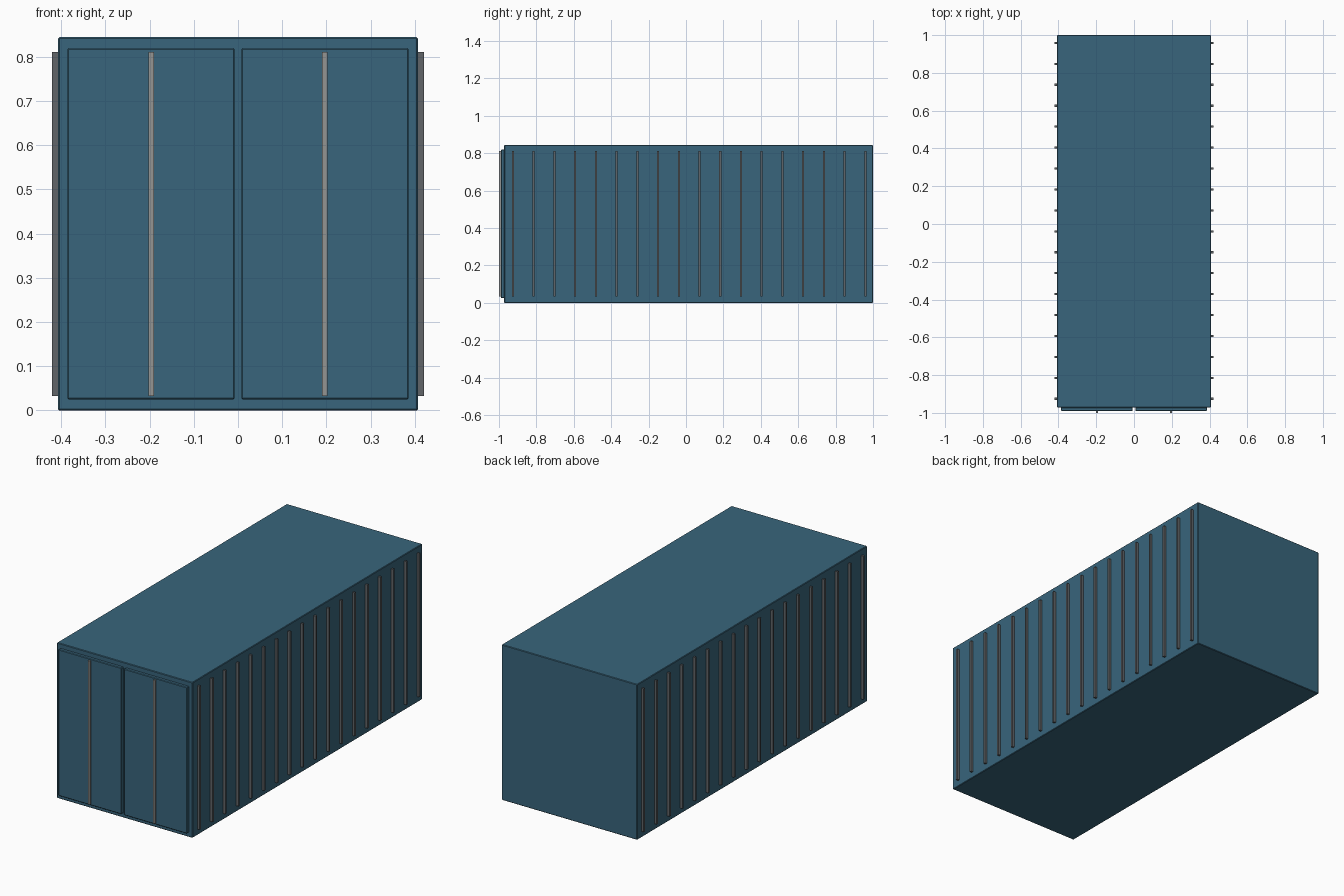
import bpy

if "Cube" in bpy.data.objects:
    bpy.data.objects.remove(bpy.data.objects["Cube"])

def material(name, rgb):
    m = bpy.data.materials.new(name)
    m.diffuse_color = (*rgb, 1)
    m.use_nodes = True
    m.node_tree.nodes["Principled BSDF"].inputs["Base Color"].default_value = m.diffuse_color
    return m

blue = material("blue_paint", (0.04, 0.13, 0.20))
dark = material("dark_steel", (0.12, 0.13, 0.14))
steel = material("light_steel", (0.30, 0.30, 0.29))

def box(name, x, y, z, mat, bevel=0.0):
    """Box from (min, max) ranges, with an optional small chamfer."""
    dims = [r[1] - r[0] for r in (x, y, z)]
    bpy.ops.mesh.primitive_cube_add(size=1, location=[sum(r) / 2 for r in (x, y, z)])
    o = bpy.context.object
    o.name = name
    o.scale = dims
    bpy.ops.object.transform_apply(location=False, rotation=False, scale=True)
    o.data.materials.append(mat)
    if bevel:
        b = o.modifiers.new("edge_bevel", 'BEVEL')
        b.width = bevel
        b.segments = 1
    return o

# Main container body
box("container_body", (-0.407, 0.407), (-0.972, 1.0), (0, 0.844), blue, 0.003)

# Two front doors, each with a vertical locking bar
for s, side in ((-1, "left"), (1, "right")):
    box(side + "_door", sorted((s * 0.0075, s * 0.386)), (-0.99, -0.970),
        (0.025, 0.819), blue, 0.003)
    box(side + "_locking_bar", (s * 0.196 - 0.006, s * 0.196 + 0.006),
        (-1.0, -0.988), (0.033, 0.811), steel)

    # Evenly spaced ribs along the long side
    for i in range(18):
        y = -0.925 + i * 0.1108
        box(f"{side}_wall_rib_{i + 1}", sorted((s * 0.400, s * 0.421)),
            (y - 0.0055, y + 0.0055), (0.033, 0.811), dark)
